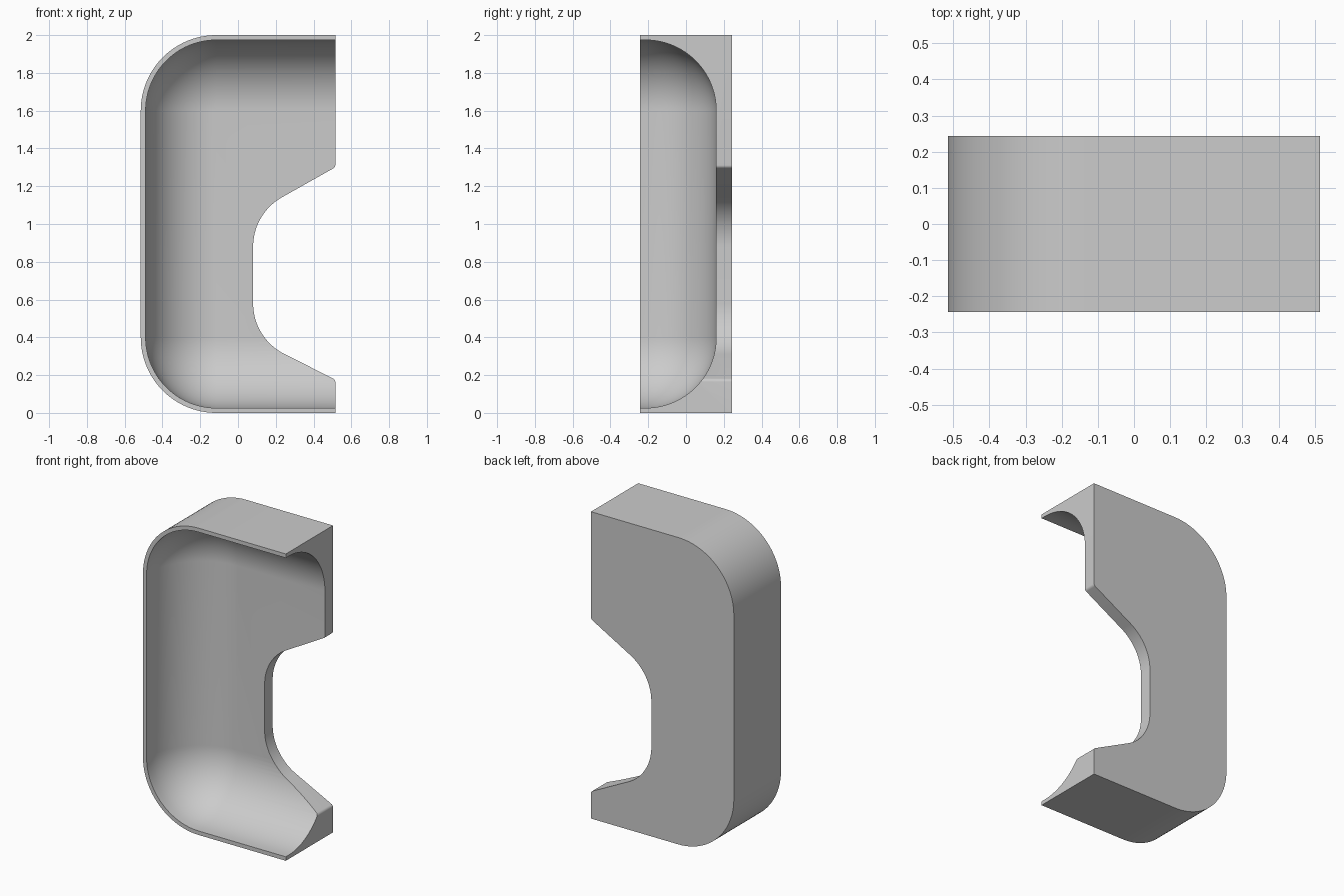
import bpy, bmesh
from math import cos, sin, pi, radians

if "Cube" in bpy.data.objects:
    bpy.data.objects.remove(bpy.data.objects["Cube"])

HALF_X, HALF_Y, HEIGHT = 0.515, 0.243, 2.0
CORNER = 0.4                      # outer corner radius
WALL = 0.026                      # rim thickness
FLOOR_Y = 0.16                    # inner face of the back panel
COVE = CORNER - WALL              # radius between walls and back panel
CX = -HALF_X + CORNER             # centre of the rounded corners
SEG = 24


def arc(cx, cz, r, a0, a1, n=SEG):
    steps = [radians(a0 + (a1 - a0) * i / n) for i in range(n + 1)]
    return [(cx + r * cos(a), cz + r * sin(a)) for a in steps]


def loft(name, rings):
    """Skin a list of (y, outline) rings and cap both ends."""
    bm = bmesh.new()
    loops = [[bm.verts.new((x, y, z)) for x, z in pts] for y, pts in rings]
    for a, b in zip(loops, loops[1:]):
        for i in range(len(a)):
            j = (i + 1) % len(a)
            bm.faces.new((a[i], a[j], b[j], b[i]))
    bm.faces.new(loops[0])
    bm.faces.new(loops[-1])
    bmesh.ops.remove_doubles(bm, verts=bm.verts, dist=1e-5)
    bmesh.ops.recalc_face_normals(bm, faces=bm.faces)
    mesh = bpy.data.meshes.new(name)
    bm.to_mesh(mesh)
    bm.free()
    obj = bpy.data.objects.new(name, mesh)
    bpy.context.collection.objects.link(obj)
    return obj


def rounded_left(r, right):
    """Outline with two rounded left corners, open ended to the right."""
    return (arc(CX, HEIGHT - CORNER, r, 90, 180) + arc(CX, CORNER, r, 180, 270)
            + [(right, CORNER - r), (right, HEIGHT - CORNER + r)])


# Shell outline with the flared notch in the right side
outline = arc(CX, HEIGHT - CORNER, CORNER, 90, 180) + arc(CX, CORNER, CORNER, 180, 270)
outline += [(HALF_X, 0)]
outline += arc(HALF_X - 0.02, 0.164, 0.02, 0, 63, 6)
outline += arc(0.38, 0.58, 0.3, 243, 180)
outline += arc(0.38, 0.88, 0.3, 180, 120)
outline += arc(HALF_X - 0.02, 1.312, 0.02, -60, 0, 6)
outline += [(HALF_X, HEIGHT)]
shell = loft("shell", [(-HALF_Y, outline), (HALF_Y, outline)])

# Scooped cavity, coved where the walls meet the back panel
rings = [(-HALF_Y - 0.1, rounded_left(COVE, HALF_X + 0.2))]
for i in range(SEG + 1):
    t = pi / 2 * i / SEG
    rings.append((FLOOR_Y - COVE + COVE * sin(t),
                  rounded_left(COVE * cos(t), HALF_X + 0.2)))
cavity = loft("cavity_cutter", rings)
cavity.hide_render = True

cut = shell.modifiers.new("cavity", 'BOOLEAN')
cut.operation = 'DIFFERENCE'
cut.solver = 'EXACT'
cut.object = cavity
bpy.ops.object.select_all(action='DESELECT')
shell.select_set(True)
bpy.context.view_layer.objects.active = shell
bpy.ops.object.modifier_apply(modifier=cut.name)
bpy.data.objects.remove(cavity)

# Plain grey finish
grey = bpy.data.materials.new("plain grey")
grey.use_nodes = True
colour = (0.6, 0.6, 0.6, 1)
grey.diffuse_color = colour
grey.node_tree.nodes["Principled BSDF"].inputs["Base Color"].default_value = colour
shell.data.materials.clear()
shell.data.materials.append(grey)

bpy.ops.object.shade_smooth_by_angle(angle=radians(25))
